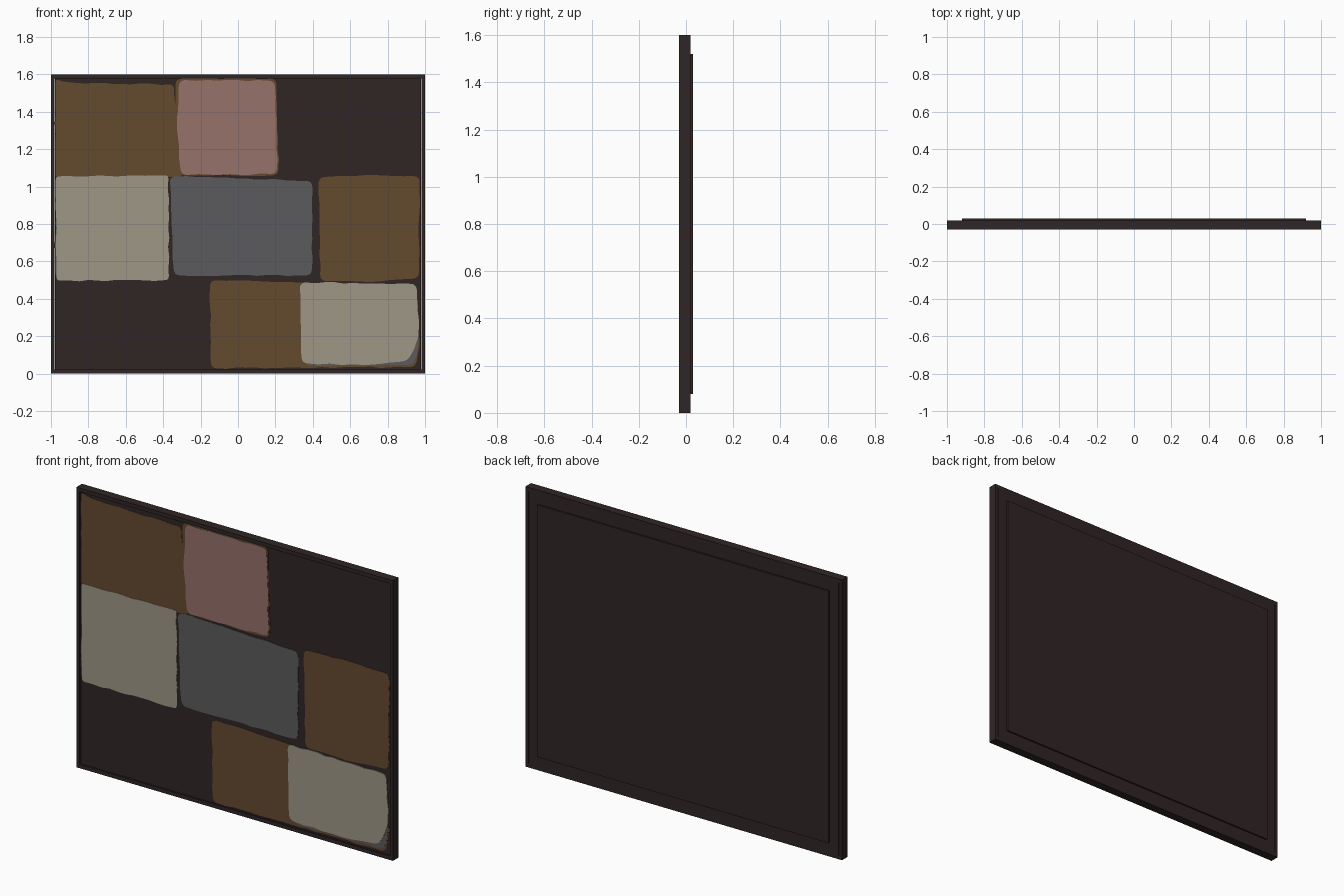
import bpy, bmesh, random
from mathutils import Vector

if "Cube" in bpy.data.objects:
    bpy.data.objects.remove(bpy.data.objects["Cube"])

random.seed(4)

def srgb(h):
    def lin(c):
        return c / 12.92 if c <= 0.04045 else ((c + 0.055) / 1.055) ** 2.4
    return [lin(int(h[i:i + 2], 16) / 255) for i in (0, 2, 4)] + [1.0]

def material(name, h):
    m = bpy.data.materials.new(name)
    m.diffuse_color = srgb(h)
    m.use_nodes = True
    m.node_tree.nodes["Principled BSDF"].inputs["Base Color"].default_value = m.diffuse_color
    return m

DARK = material("dark umber", "302525")
BROWN = material("ochre brown", "644A2F")
PINK = material("dusty pink", "96726A")
GREY = material("slate grey", "5B5B5D")
CREAM = material("stone cream", "9F9786")

def finish(name, bm, mat):
    bmesh.ops.recalc_face_normals(bm, faces=bm.faces)
    me = bpy.data.meshes.new(name)
    bm.to_mesh(me)
    bm.free()
    me.materials.append(mat)
    ob = bpy.data.objects.new(name, me)
    bpy.context.collection.objects.link(ob)
    return ob

def box(name, x, y, z, mat):
    bm = bmesh.new()
    bmesh.ops.create_cube(bm, size=1)
    for v in bm.verts:
        v.co = [(a + b) / 2 + c * (b - a) for c, (a, b) in zip(v.co, (x, y, z))]
    return finish(name, bm, mat)

def outline(corners, r=0.035, wobble=0.004):
    """Rounded polygon with slightly uneven, hand-painted edges."""
    pts = []
    c = [Vector(p) for p in corners]
    for i, p in enumerate(c):
        a, b = c[i - 1], c[(i + 1) % len(c)]
        p0 = p + (a - p).normalized() * r
        p1 = p + (b - p).normalized() * r
        for k in range(5):
            t = k / 4
            pts.append(p0 * (1 - t) ** 2 + p * 2 * t * (1 - t) + p1 * t * t)
        end = b + (p - b).normalized() * r
        n = max(2, int((end - p1).length / 0.05))
        for k in range(1, n):
            q = p1.lerp(end, k / n)
            pts.append(q + Vector([random.uniform(-wobble, wobble) for _ in "xz"]))
    return pts

FRONT = -0.02  # canvas surface

def patch(name, corners, mat, layer=1, r=0.035):
    bm = bmesh.new()
    face = bm.faces.new([bm.verts.new((p.x, FRONT - 0.0015 * layer, p.y))
                         for p in outline(corners, r)])
    ext = bmesh.ops.extrude_face_region(bm, geom=[face], use_keep_orig=True)
    for v in ext["geom"]:
        if isinstance(v, bmesh.types.BMVert):
            v.co.y = FRONT + 0.001
    return finish(name, bm, mat)

# Outer frame: thin rim around the canvas
W = 0.018
for side, s in (("left", -1), ("right", 1)):
    box("frame_" + side, sorted((s, s * (1 - W))), (-0.03, 0.02), (0, 1.6), DARK)
box("frame_bottom", (-1 + W, 1 - W), (-0.03, 0.02), (0, W + 0.004), DARK)
box("frame_top", (-1 + W, 1 - W), (-0.03, 0.02), (1.6 - W - 0.004, 1.6), DARK)

# Canvas slab with a hairline gap to the side rims, and raised backing board
box("canvas", (-0.978, 0.978), (FRONT, 0.02), (W, 1.6 - W), DARK)
box("backing_board", (-0.92, 0.92), (0.02, 0.03), (0.08, 1.52), DARK)

# Painted blocks, top row
patch("brown_block_top", [(-0.977, 1.575), (-0.9, 1.556), (-0.345, 1.545),
                          (-0.30, 1.05), (-0.977, 1.05)], BROWN, 1, 0.02)
patch("pink_underpaint", [(-0.335, 1.577), (0.205, 1.577), (0.217, 1.06),
                          (-0.32, 1.06)], BROWN, 2)
patch("pink_block", [(-0.315, 1.57), (0.197, 1.566), (0.21, 1.068),
                     (-0.305, 1.062), (-0.328, 1.33)], PINK, 3)
# Middle row
patch("cream_block_middle", [(-0.975, 1.055), (-0.372, 1.06), (-0.37, 0.50),
                             (-0.97, 0.497)], CREAM, 2, 0.02)
patch("cream_underpaint", [(-0.977, 1.03), (-0.9, 1.03), (-0.9, 0.52),
                           (-0.977, 0.52)], GREY, 1, 0.02)
patch("grey_block", [(-0.365, 1.055), (0.398, 1.03), (0.395, 0.525),
                     (-0.342, 0.525), (-0.355, 0.8)], GREY, 2)
patch("brown_block_middle", [(0.43, 1.05), (0.7, 1.062), (0.972, 1.055),
                             (0.968, 0.51), (0.72, 0.49), (0.44, 0.495)], BROWN, 1)
# Bottom row
patch("brown_block_bottom", [(-0.15, 0.50), (0.40, 0.485), (0.9, 0.46), (0.975, 0.17),
                             (0.95, 0.035), (-0.145, 0.028)], BROWN, 1)
patch("cream_shadow_edge", [(0.34, 0.45), (0.955, 0.45), (0.966, 0.16),
                            (0.938, 0.045), (0.36, 0.043)], GREY, 2)
patch("cream_block_bottom", [(0.33, 0.488), (0.955, 0.48), (0.968, 0.2), (0.91, 0.068),
                             (0.7, 0.046), (0.34, 0.055)], CREAM, 3)
